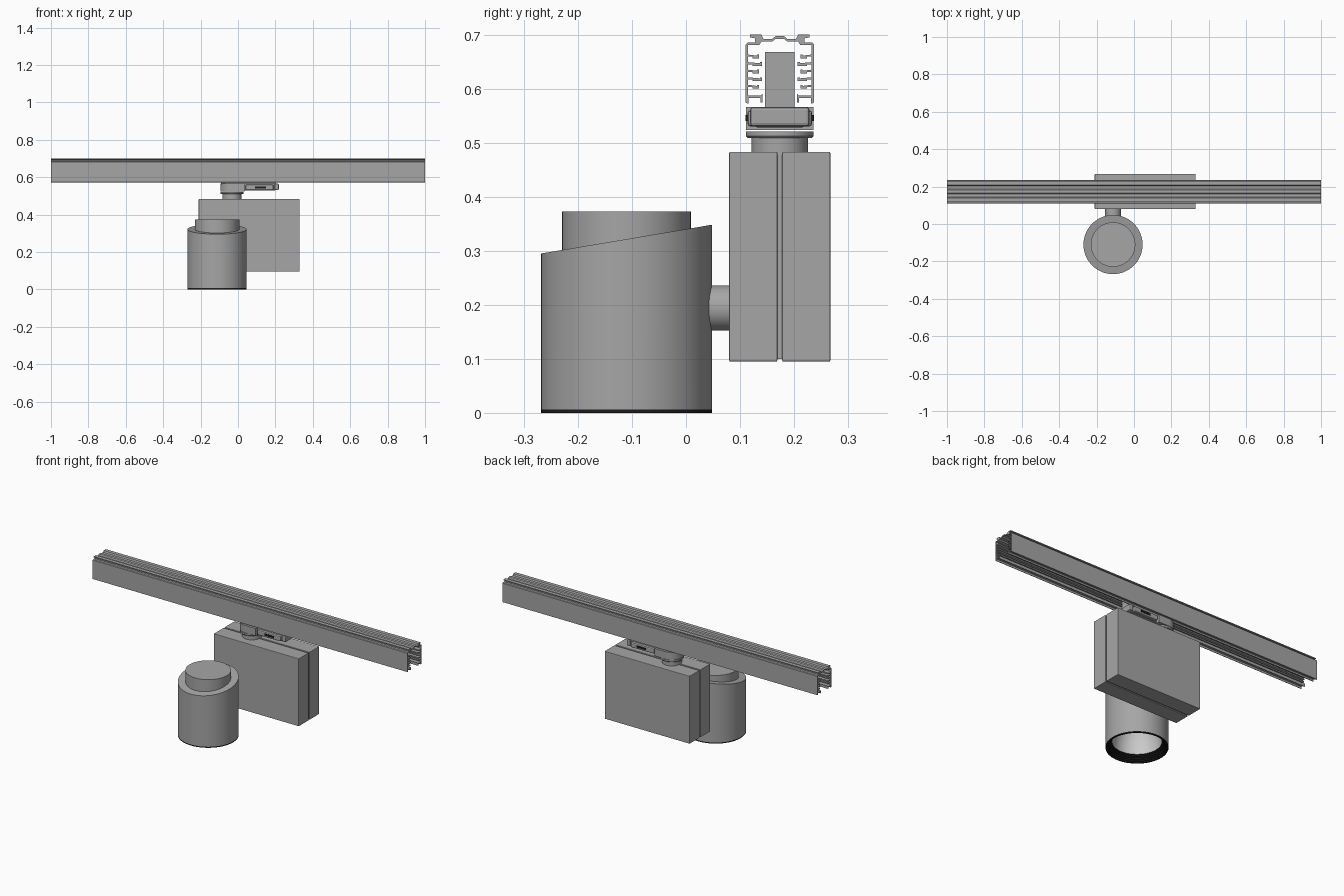
import bpy, bmesh, math
from mathutils import Matrix, Vector

if "Cube" in bpy.data.objects:
    bpy.data.objects.remove(bpy.data.objects["Cube"], do_unlink=True)


def material(name, v):
    m = bpy.data.materials.new(name)
    m.use_nodes = True
    m.diffuse_color = (v, v, v, 1)
    m.node_tree.nodes["Principled BSDF"].inputs["Base Color"].default_value = (v, v, v, 1)
    return m


GREY = material("metal grey", 0.38)
BLACK = material("rim black", 0.012)
WHITE = material("reflector light grey", 0.6)


def finish(name, bm, mat, smooth=True, bevel=0):
    bmesh.ops.recalc_face_normals(bm, faces=bm.faces)
    me = bpy.data.meshes.new(name)
    bm.to_mesh(me)
    bm.free()
    me.materials.append(mat)
    ob = bpy.data.objects.new(name, me)
    bpy.context.collection.objects.link(ob)
    if bevel:
        mod = ob.modifiers.new("edge", "BEVEL")
        mod.width, mod.segments, mod.limit_method = bevel, 2, "ANGLE"
    if smooth:
        bpy.ops.object.select_all(action="DESELECT")
        ob.select_set(True)
        bpy.context.view_layer.objects.active = ob
        bpy.ops.object.shade_smooth_by_angle(angle=math.radians(30))
    return ob


def box(name, x, y, z, mat=GREY, bevel=0):
    bm = bmesh.new()
    bmesh.ops.create_cube(bm, size=1)
    for v in bm.verts:
        v.co = [(a[0] + a[1]) / 2 + c * (a[1] - a[0]) for a, c in zip((x, y, z), v.co)]
    return finish(name, bm, mat, False, bevel)


def lathe(profile, x, y, steps=96):
    """Spin (radius, height) points round a vertical axis."""
    bm = bmesh.new()
    verts = [bm.verts.new((r, 0, z)) for r, z in profile]
    edges = [bm.edges.new(p) for p in zip(verts, verts[1:])]
    bmesh.ops.spin(bm, geom=verts + edges, cent=(0, 0, 0), axis=(0, 0, 1),
                   angle=math.tau, steps=steps)
    bmesh.ops.remove_doubles(bm, verts=bm.verts, dist=0.0001)
    bmesh.ops.translate(bm, verts=bm.verts, vec=(x, y, 0))
    return bm


def extrude(name, outline, to_3d, offset, mat=GREY):
    """Close an outline into a face and push it along an offset."""
    bm = bmesh.new()
    face = bm.faces.new([bm.verts.new(to_3d(a, b)) for a, b in outline])
    out = bmesh.ops.extrude_face_region(bm, geom=[face])
    moved = [g for g in out["geom"] if isinstance(g, bmesh.types.BMVert)]
    bmesh.ops.translate(bm, verts=moved, vec=offset)
    return finish(name, bm, mat)


# Lamp head: housing with a slanted top, open at the bottom
LX, LY, R = -0.112, -0.11, 0.158
bm = lathe([(R, 0.006), (R, 0.32), (0.117, 0.32)], LX, LY)
for v in bm.verts:
    if v.co.z > 0.3:
        v.co.z = 0.3215 + (v.co.y - LY) * 0.168
finish("lamp_housing", bm, GREY)
finish("lamp_core", lathe([(0, 0.25), (0.119, 0.25), (0.119, 0.373), (0, 0.373)], LX, LY), GREY)

# Black rim with a stepped baffle, then the reflector
rim = [(R, 0.006), (R, 0.0), (0.15, 0.0)]
for i in range(5):
    r, z = 0.15 - 0.005 * i, 0.007 * (i + 1)
    rim += [(r, z), (r - 0.005, z)]
finish("lamp_rim", lathe(rim, LX, LY), BLACK)
finish("reflector", lathe([(0.125, 0.035), (0.117, 0.09), (0.1, 0.15), (0.07, 0.2), (0, 0.2)],
                          LX, LY), WHITE)

# Pivot arm from lamp to driver box
bm = bmesh.new()
bmesh.ops.create_cone(bm, cap_ends=True, segments=64, radius1=0.042, radius2=0.042, depth=0.07,
                      matrix=Matrix.Translation((LX, 0.05, 0.194)) @ Matrix.Rotation(math.pi / 2, 4, "X"))
finish("pivot_arm", bm, GREY)

# Driver box: two halves around a recessed seam
BX, BZ = (-0.21, 0.33), (0.095, 0.483)
box("driver_front_half", BX, (0.08, 0.169), BZ, bevel=0.002)
box("driver_back_half", BX, (0.178, 0.267), BZ, bevel=0.002)
box("driver_seam", (-0.205, 0.325), (0.16, 0.185), (0.1, 0.478))

# Track adapter
AX, AY = -0.032, 0.1735
finish("adapter_neck", lathe([(0, 0.48), (0.052, 0.48), (0.052, 0.512), (0, 0.512)], AX, AY), GREY)
finish("adapter_collar", lathe([(0, 0.509), (0.06, 0.509), (0.0625, 0.512), (0.0625, 0.521),
                                (0, 0.521)], AX, AY), GREY)
arc = [(AX + 0.0625 * math.cos(t), AY + 0.0625 * math.sin(t))
       for t in (math.pi / 2 + math.pi * i / 32 for i in range(33))]
head = arc + [(0.035, AY - 0.0625), (0.035, AY + 0.0625)]
extrude("adapter_head", head, lambda a, b: Vector((a, b, 0.523)), (0, 0, 0.043))
box("adapter_bar", (0.03, 0.2), (AY - 0.045, AY + 0.045), (0.528, 0.566), bevel=0.004)
box("adapter_tip", (0.195, 0.218), (AY - 0.055, AY + 0.055), (0.53, 0.566), bevel=0.006)
for side, s in (("front", -1), ("back", 1)):
    ys = sorted((AY + s * 0.04, AY + s * 0.06))
    box(side + "_lever", (0.04, 0.19), ys, (0.53, 0.56), bevel=0.006)
    ys = sorted((AY + s * 0.055, AY + s * 0.063))
    box(side + "_lever_slot", (0.09, 0.15), ys, (0.54, 0.551), BLACK)
box("adapter_stem", (-0.09, 0.2), (AY - 0.027, AY + 0.027), (0.56, 0.668))

# Track rail: mirrored half section with contact ribs, run along x
half = [(0.008, 0.697), (0.014, 0.692), (0.03, 0.692), (0.034, 0.7), (0.055, 0.7),
        (0.055, 0.695), (0.046, 0.693), (0.046, 0.685), (0.06, 0.685), (0.063, 0.682),
        (0.063, 0.574), (0.058, 0.572), (0.058, 0.583), (0.036, 0.583), (0.036, 0.574),
        (0.032, 0.574), (0.032, 0.59), (0.036, 0.587), (0.059, 0.587)]
for i in range(5):
    z = 0.603 + 0.014 * i
    tip = 0.033 if i % 2 else 0.038
    half += [(0.059, z), (0.05, z), (0.05, z - 0.003), (tip, z - 0.003), (tip, z + 0.004),
             (tip + 0.004, z + 0.004), (tip + 0.004, z + 0.002), (0.059, z + 0.004)]
half += [(0.059, 0.681), (0.038, 0.681), (0.034, 0.687), (0.014, 0.687), (0.008, 0.692)]
section = half + [(-d, z) for d, z in reversed(half)]
extrude("track_rail", section, lambda d, z: Vector((-1, AY + d, z)), (2, 0, 0))
